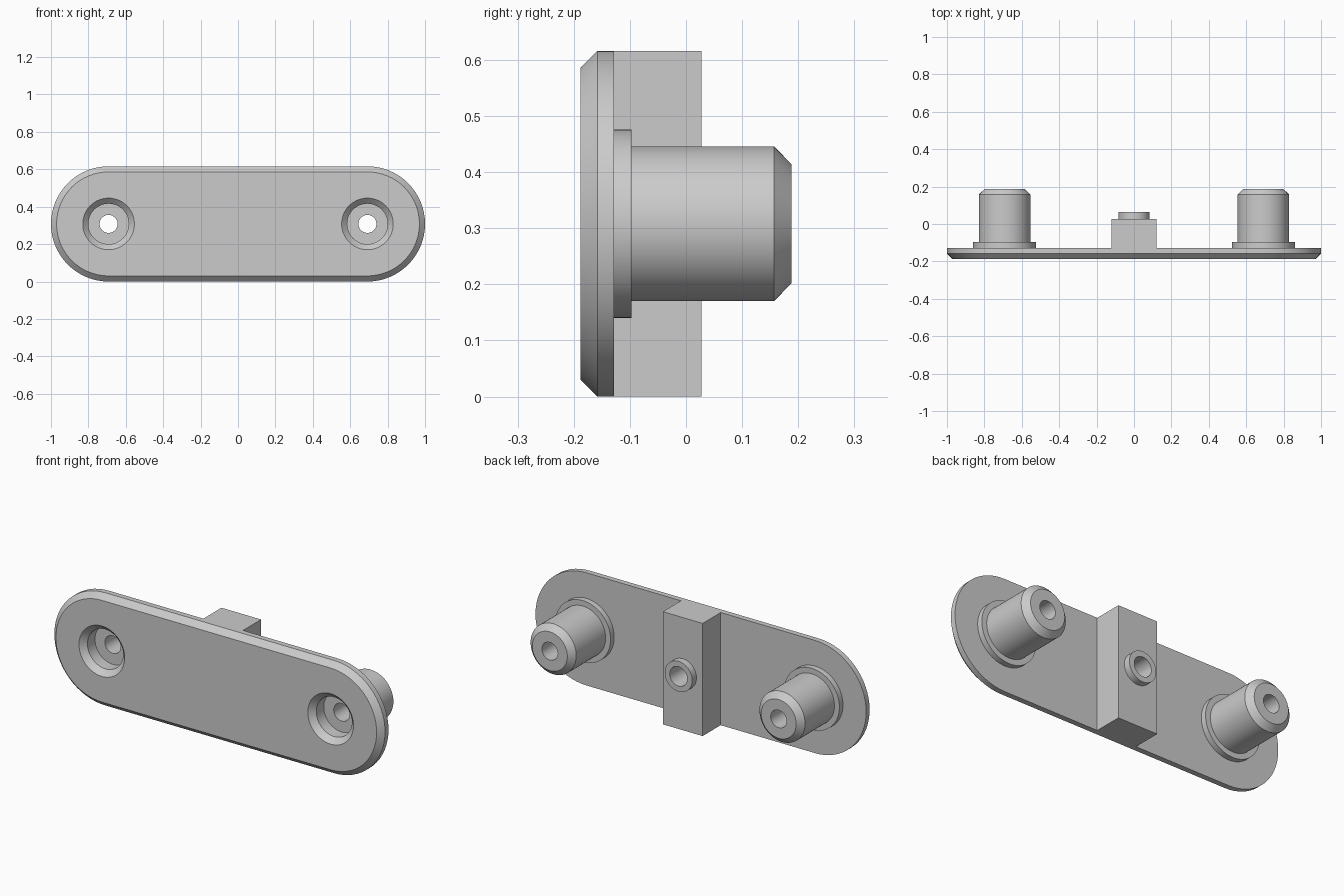
import bpy, bmesh, math
from mathutils import Vector

if "Cube" in bpy.data.objects:
    bpy.data.objects.remove(bpy.data.objects["Cube"], do_unlink=True)

GREY = (0.6, 0.6, 0.6, 1)
grey = bpy.data.materials.new("plain grey")
grey.use_nodes = True
grey.diffuse_color = GREY
grey.node_tree.nodes["Principled BSDF"].inputs["Base Color"].default_value = GREY

MID = 0.308        # half height, also the plate's end radius
BOSS_X = 1 - MID
FRONT, BACK = -0.188, -0.128
SEGMENTS = 64


def make_object(name, bm):
    bmesh.ops.remove_doubles(bm, verts=bm.verts, dist=1e-5)
    bmesh.ops.recalc_face_normals(bm, faces=bm.faces)
    mesh = bpy.data.meshes.new(name)
    bm.to_mesh(mesh)
    bm.free()
    mesh.materials.append(grey)
    obj = bpy.data.objects.new(name, mesh)
    bpy.context.collection.objects.link(obj)
    return obj


def lathe(name, profile, x):
    """Turn a closed (radius, y) profile about a line along y."""
    bm = bmesh.new()
    verts = [bm.verts.new((x + r, y, MID)) for r, y in profile]
    edges = [bm.edges.new((a, b)) for a, b in zip(verts, verts[1:] + verts[:1])
             if abs(a.co.x - x) > 1e-6 or abs(b.co.x - x) > 1e-6]
    bmesh.ops.spin(bm, geom=verts + edges, cent=(x, 0, MID), axis=(0, 1, 0),
                   angle=math.tau, steps=SEGMENTS, use_merge=False)
    return make_object(name, bm)


def cut(obj, cutter):
    cutter.hide_render = True
    mod = obj.modifiers.new("cut", 'BOOLEAN')
    mod.operation, mod.solver, mod.object = 'DIFFERENCE', 'EXACT', cutter
    bpy.context.view_layer.update()
    result = bpy.data.meshes.new_from_object(
        obj.evaluated_get(bpy.context.evaluated_depsgraph_get()))
    obj.modifiers.clear()
    obj.data = result
    bpy.data.objects.remove(cutter, do_unlink=True)


def stadium(radius, y):
    """Rounded outline with half-circle ends."""
    points = []
    for side, start in ((1, -math.pi / 2), (-1, math.pi / 2)):
        for i in range(SEGMENTS // 2 + 1):
            a = start + math.tau * i / SEGMENTS
            points.append(Vector((side * BOSS_X + radius * math.cos(a), y,
                                  MID + radius * math.sin(a))))
    return points


# Face plate with a chamfered front edge
bm = bmesh.new()
loops = [[bm.verts.new(p) for p in stadium(r, y)]
         for r, y in ((MID - 0.03, FRONT), (MID, FRONT + 0.03), (MID, BACK))]
for low, high in zip(loops, loops[1:]):
    for i in range(len(low)):
        j = (i + 1) % len(low)
        bm.faces.new((low[i], low[j], high[j], high[i]))
bm.faces.new(loops[0])
bm.faces.new(loops[-1])
plate = make_object("face_plate", bm)
parts = [plate]

# Hollow stepped bosses and their countersunk openings
FLOOR = -0.093
boss_profile = [(0.108, BACK), (0.168, BACK), (0.168, -0.097), (0.138, -0.097),
                (0.138, 0.157), (0.106, 0.188), (0.048, 0.188),
                (0.048, FLOOR), (0.108, FLOOR)]
sink_profile = [(0, -0.2), (0.15, -0.2), (0.108, -0.158), (0.108, -0.1), (0, -0.1)]
for side, x in (("left", BOSS_X), ("right", -BOSS_X)):
    parts.append(lathe(side + "_boss", boss_profile, x))
    cut(plate, lathe("sink_cutter", sink_profile, x))

# Centre block with a blind hole
bm = bmesh.new()
bmesh.ops.create_cube(bm, size=1)
for v in bm.verts:
    v.co = (v.co.x * 0.24, BACK if v.co.y < 0 else 0.028, MID + v.co.z * 2 * MID)
block = make_object("centre_block", bm)
HOLE = 0.053
cut(block, lathe("hole_cutter", [(0, -0.11), (HOLE, -0.11), (HOLE, 0.1), (0, 0.1)], 0))
parts.append(block)

# Short collar around the blind hole
parts.append(lathe("centre_collar", [(HOLE, 0.028), (0.083, 0.028),
                                     (0.083, 0.065), (HOLE, 0.065)], 0))

# Smooth the round walls, keep the edges sharp
bpy.ops.object.select_all(action='DESELECT')
for obj in parts:
    obj.select_set(True)
bpy.context.view_layer.objects.active = plate
bpy.ops.object.shade_smooth_by_angle(angle=math.radians(30))
